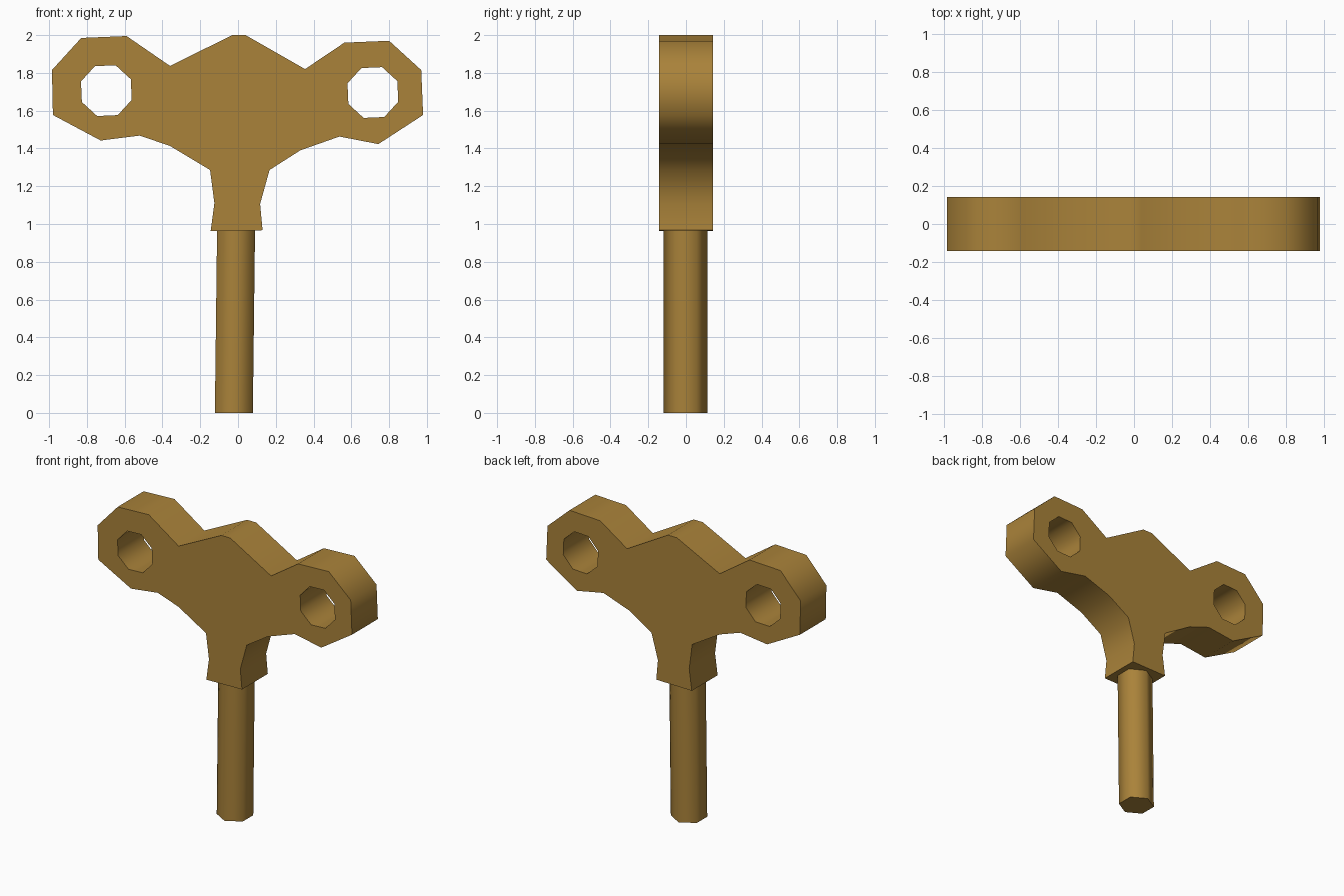
import bpy, bmesh, math
from mathutils import Vector, Matrix

cube = bpy.data.objects.get("Cube")
if cube:
    bpy.data.objects.remove(cube, do_unlink=True)

brass = bpy.data.materials.new("aged_brass")
colour = (0.40, 0.225, 0.042, 1.0)
brass.use_nodes = True
brass.diffuse_color = colour
brass.node_tree.nodes["Principled BSDF"].inputs["Base Color"].default_value = colour


def finish(bm, name):
    """Turn a bmesh into a smooth shaded brass object with sharp rims."""
    bmesh.ops.recalc_face_normals(bm, faces=bm.faces)
    mesh = bpy.data.meshes.new(name)
    bm.to_mesh(mesh)
    bm.free()
    mesh.materials.append(brass)
    obj = bpy.data.objects.new(name, mesh)
    bpy.context.collection.objects.link(obj)
    bpy.ops.object.select_all(action="DESELECT")
    obj.select_set(True)
    bpy.context.view_layer.objects.active = obj
    bpy.ops.object.shade_smooth_by_angle(angle=math.radians(70))
    return obj


def ring(bm, points, y):
    """Closed loop of edges in the x-z plane."""
    verts = [bm.verts.new((x, y, z)) for x, z in points]
    return [bm.edges.new((a, b)) for a, b in zip(verts, verts[1:] + verts[:1])]


def octagon(cx, cz, radius=0.143, turn=70):
    angles = [math.radians(turn + 45 * k) for k in range(8)]
    return [(cx + radius * math.cos(a), cz + radius * math.sin(a)) for a in angles]


# Winged handle: slightly uneven outline, clockwise from the left-hand wing tip
outline = [
    (-0.985, 1.815), (-0.83, 1.985), (-0.59, 1.995), (-0.36, 1.837),
    (-0.03, 2.0), (0.04, 2.0), (0.355, 1.82), (0.563, 1.96),
    (0.80, 1.97), (0.97, 1.815), (0.98, 1.577), (0.743, 1.423),
    (0.537, 1.463), (0.33, 1.39), (0.167, 1.286), (0.117, 1.106),
    (0.13, 0.967), (-0.145, 0.962), (-0.125, 1.11), (-0.148, 1.286),
    (-0.36, 1.413), (-0.52, 1.468), (-0.727, 1.442), (-0.98, 1.577),
]
bm = bmesh.new()
edges = ring(bm, outline, -0.142)
for centre in ((-0.697, 1.706), (0.714, 1.696)):
    edges += ring(bm, octagon(*centre), -0.142)
bmesh.ops.triangle_fill(bm, use_beauty=True, edges=edges)
grown = bmesh.ops.extrude_face_region(bm, geom=bm.faces[:])["geom"]
moved = [g for g in grown if isinstance(g, bmesh.types.BMVert)]
bmesh.ops.translate(bm, verts=moved, vec=Vector((0, 0.285, 0)))
finish(bm, "winged_handle")

# Hexagonal shaft, leaning very slightly
bm = bmesh.new()
bmesh.ops.create_cone(bm, cap_ends=True, segments=6, radius1=0.116, radius2=0.116,
                      depth=0.97, matrix=Matrix.Translation((0, -0.002, 0.485)))
for v in bm.verts:
    # Corners point along y
    v.co.x += -0.022 + 0.012 * v.co.z
if max(abs(v.co.y) for v in bm.verts) < 0.11:
    bmesh.ops.rotate(bm, verts=bm.verts, cent=(-0.016, 0, 0),
                     matrix=Matrix.Rotation(math.radians(30), 3, "Z"))
finish(bm, "shaft")
